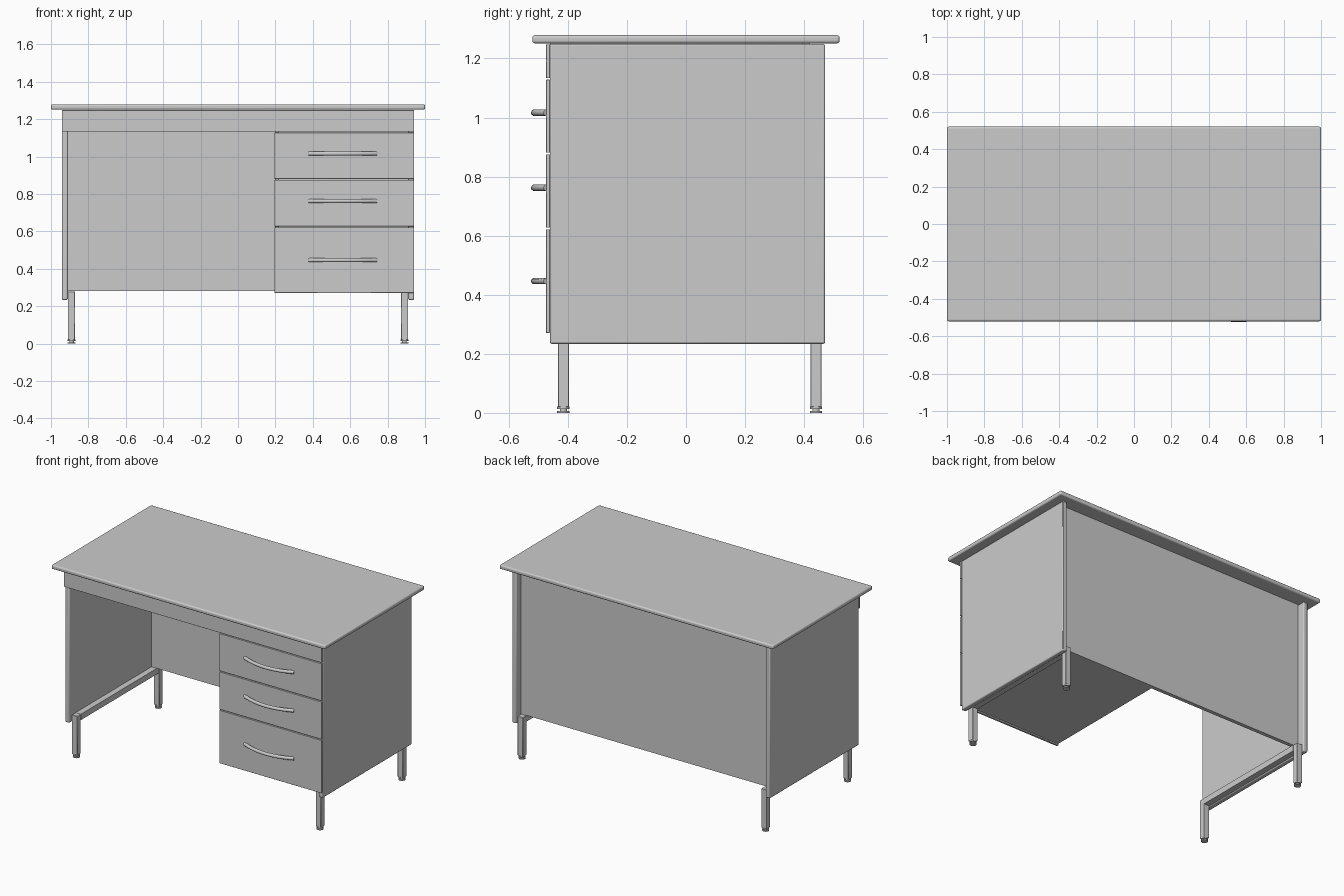
import bpy, bmesh
from mathutils import Vector

if "Cube" in bpy.data.objects:
    bpy.data.objects.remove(bpy.data.objects["Cube"])


def finish(ob):
    bpy.ops.object.select_all(action='DESELECT')
    bpy.context.view_layer.objects.active = ob
    ob.select_set(True)
    bpy.ops.object.shade_smooth_by_angle()


def box(name, x, y, z, bevel=0.0, segments=2):
    """Box from (min, max) ranges, optionally with rounded edges."""
    bm = bmesh.new()
    bmesh.ops.create_cube(bm, size=1)
    for v in bm.verts:
        v.co = Vector([(r[0] + r[1]) / 2 + c * (r[1] - r[0])
                       for c, r in zip(v.co, (x, y, z))])
    me = bpy.data.meshes.new(name)
    bm.to_mesh(me)
    bm.free()
    ob = bpy.data.objects.new(name, me)
    bpy.context.collection.objects.link(ob)
    if bevel:
        m = ob.modifiers.new("rounded_edges", 'BEVEL')
        m.width, m.segments = bevel, segments
        finish(ob)
    return ob


def disc(name, x, y, z0, z1, r):
    bpy.ops.mesh.primitive_cylinder_add(vertices=24, radius=r, depth=z1 - z0,
                                        location=(x, y, (z0 + z1) / 2))
    ob = bpy.context.object
    ob.name = name
    finish(ob)


def handle(name, xc, z, half, y_base, y_out):
    """Bow handle: a round rod arching away from the drawer front."""
    cu = bpy.data.curves.new(name, 'CURVE')
    cu.dimensions = '3D'
    cu.bevel_depth, cu.bevel_resolution = 0.011, 3
    cu.use_fill_caps = True
    n = 16
    sp = cu.splines.new('POLY')
    sp.points.add(n)
    for i, p in enumerate(sp.points):
        t = 2 * i / n - 1
        p.co = (xc + t * half, y_base + (y_out - y_base) * (1 - t * t), z, 1)
    sp.use_smooth = True
    ob = bpy.data.objects.new(name, cu)
    bpy.context.collection.objects.link(ob)


# Table top
box("table_top", (-1, 1), (-0.52, 0.52), (1.251, 1.279), 0.009, 3)

for side, s in (("left", -1), ("right", 1)):
    # Side panel with rounded edges
    box(side + "_side_panel", sorted((s * 0.91, s * 0.942)), (-0.461, 0.471),
        (0.234, 1.249), 0.006, 2)
    # Rail and legs of the base frame
    xr = sorted((s * 0.871, s * 0.91))
    box(side + "_frame_rail", xr, (-0.396, 0.421), (0.24, 0.279))
    for end, y in (("front", -0.415), ("back", 0.44)):
        name = f"{end}_{side}"
        box(name + "_leg", xr, (y - 0.019, y + 0.019), (0.02, 0.279), 0.002, 1)
        # Levelling foot
        x = s * 0.89
        disc(name + "_foot_collar", x, y, 0.013, 0.021, 0.021)
        disc(name + "_foot_stem", x, y, 0.005, 0.015, 0.012)
        disc(name + "_foot_pad", x, y, 0, 0.007, 0.021)

# Back panel, set in from the rear edges of the side panels
box("back_panel", (-0.91, 0.91), (0.395, 0.42), (0.28, 1.25))

# Front apron under the table top
box("front_apron", (-0.942, 0.942), (-0.474, -0.461), (1.133, 1.248), 0.001, 1)

# Drawer cabinet: inner side and bottom
box("cabinet_side", (0.198, 0.22), (-0.461, 0.395), (0.28, 1.25))
box("cabinet_bottom", (0.22, 0.91), (-0.461, 0.395), (0.28, 0.3))

# Drawer fronts with bow handles
drawers = (("top", 0.881, 1.128, 1.016), ("middle", 0.627, 0.875, 0.762),
           ("bottom", 0.271, 0.621, 0.446))
for name, z0, z1, zh in drawers:
    box(name + "_drawer_front", (0.195, 0.942), (-0.474, -0.461), (z0, z1), 0.001, 1)
    handle(name + "_drawer_handle", 0.56, zh, 0.18, -0.472, -0.514)
